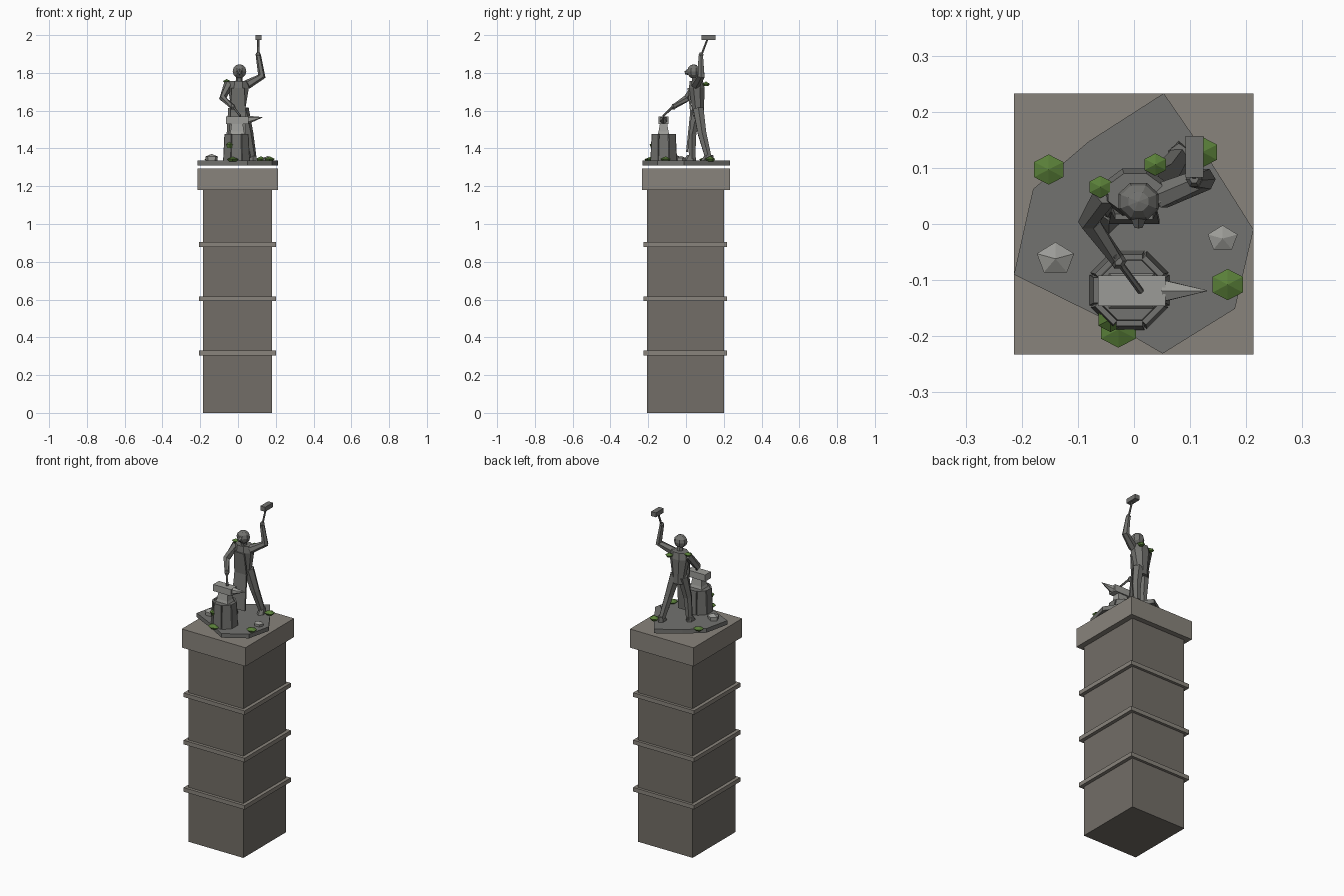
import bpy, bmesh, math
from mathutils import Vector

def mat(name, c):
    m = bpy.data.materials.new(name)
    m.diffuse_color = (*c, 1)
    return m

STONE = mat("brown_stone", (0.17, 0.155, 0.135))
TRIM = mat("pale_stone", (0.25, 0.23, 0.20))
GREY = mat("statue_grey", (0.17, 0.17, 0.16))
PALE = mat("statue_pale", (0.33, 0.33, 0.31))
MOSS = mat("moss_green", (0.10, 0.21, 0.04))

def skin(name, rings, m):
    """Bridge equal-length rings of points and cap both ends."""
    bm = bmesh.new()
    rows = [[bm.verts.new(p) for p in r] for r in rings]
    n = len(rows[0])
    for a, b in zip(rows, rows[1:]):
        for i in range(n):
            j = (i + 1) % n
            bm.faces.new((a[i], a[j], b[j], b[i]))
    bm.faces.new(rows[0][::-1])
    bm.faces.new(rows[-1])
    bmesh.ops.remove_doubles(bm, verts=bm.verts, dist=1e-5)
    bmesh.ops.recalc_face_normals(bm, faces=bm.faces)
    me = bpy.data.meshes.new(name)
    bm.to_mesh(me)
    bm.free()
    me.materials.append(m)
    ob = bpy.data.objects.new(name, me)
    bpy.context.collection.objects.link(ob)
    return ob

def loft(name, rings, n, m, turn=0.0):
    """Rings are (x, y, z, rx, ry), stacked upward."""
    ang = [turn + 2 * math.pi * i / n for i in range(n)]
    return skin(name, [[(x + rx * math.cos(a), y + ry * math.sin(a), z) for a in ang]
                       for x, y, z, rx, ry in rings], m)

def box(name, x, y, z, m):
    return skin(name, [[(x[0], y[0], h), (x[1], y[0], h), (x[1], y[1], h), (x[0], y[1], h)]
                       for h in z], m)

def limb(name, pts, radii, m, n=6):
    """Tapered tube through a list of points."""
    pts = [Vector(p) for p in pts]
    rings = []
    for i, p in enumerate(pts):
        d = (pts[min(i + 1, len(pts) - 1)] - pts[max(i - 1, 0)]).normalized()
        ref = Vector((0, 1, 0)) if abs(d.y) < 0.85 else Vector((1, 0, 0))
        u = d.cross(ref).normalized()
        v = d.cross(u)
        rings.append([p + radii[i] * (math.cos(t) * u + math.sin(t) * v)
                      for t in (2 * math.pi * k / n for k in range(n))])
    return skin(name, rings, m)

# Pillar, bands and cap
box("pillar", (-0.186, 0.181), (-0.207, 0.202), (0, 1.18), STONE)
for i, z in enumerate((0.305, 0.592, 0.879)):
    box(f"pillar_band_{i}", (-0.207, 0.202), (-0.225, 0.218), (z, z + 0.025), TRIM)
box("pillar_cap", (-0.214, 0.213), (-0.233, 0.233), (1.18, 1.293), TRIM)

# Irregular rock slab
outline = [(0.053, 0.233), (-0.081, 0.147), (-0.18, 0.062), (-0.214, -0.09), (-0.062, -0.165),
           (0.051, -0.231), (0.18, -0.151), (0.213, -0.01), (0.131, 0.12)]
skin("rock_slab", [[(x, y, z) for x, y in outline] for z in (1.31, 1.335)], GREY)

# Stump with bark planks
SX, SY = -0.008, -0.118
loft("stump", [(SX, SY, 1.333, 0.065, 0.065), (SX, SY, 1.475, 0.057, 0.057)], 8, GREY, math.pi / 8)
for i in range(8):
    a = math.pi / 4 * i
    r, t = Vector((math.cos(a), math.sin(a), 0)), Vector((-math.sin(a), math.cos(a), 0))
    c = Vector((SX, SY, 0))
    skin(f"bark_plank_{i}", [[c + r * (d + e) + t * w + Vector((0, 0, z))
                             for d, w in ((0.054, -h), (0.064, -h), (0.064, h), (0.054, h))]
                            for z, e, h in ((1.333, 0.007, 0.027), (1.476, 0, 0.023))], GREY)

# Anvil
AY = -0.119
loft("anvil_base", [(-0.004, AY, 1.473, 0.058, 0.045), (-0.004, AY, 1.49, 0.05, 0.037),
                    (-0.004, AY, 1.533, 0.042, 0.027)], 4, PALE, math.pi / 4)
box("anvil_top", (-0.064, 0.056), (-0.146, -0.092), (1.53, 1.57), PALE)
limb("anvil_horn", [(0.053, AY, 1.552), (0.13, AY, 1.565)], [0.022, 0.001], PALE)

# Legs and boots
limb("right_leg", [(-0.02, 0.06, 1.61), (-0.035, 0.033, 1.48), (-0.045, 0.032, 1.345)],
     [0.032, 0.025, 0.019], GREY)
limb("left_leg", [(0.025, 0.065, 1.61), (0.055, 0.085, 1.48), (0.08, 0.12, 1.345)],
     [0.032, 0.026, 0.019], GREY)
for side, x, y in (("right", -0.045, 0.018), ("left", 0.08, 0.112)):
    loft(f"{side}_boot", [(x, y, 1.334, 0.022, 0.036), (x, y + 0.01, 1.365, 0.018, 0.022)],
         6, GREY, math.pi / 6)

# Torso, neck and apron
loft("torso", [(0.002, 0.066, 1.57, 0.038, 0.032), (0.002, 0.063, 1.62, 0.042, 0.035),
               (0.002, 0.057, 1.72, 0.06, 0.045), (0.002, 0.055, 1.758, 0.052, 0.038)],
     8, GREY, math.pi / 8)
loft("neck", [(0.006, 0.05, 1.75, 0.019, 0.019), (0.008, 0.045, 1.79, 0.017, 0.017)], 6, GREY)
skin("apron", [[(-w, y, z), (w, y, z), (w, y + 0.01, z), (-w, y + 0.01, z)]
               for z, y, w in ((1.38, 0.0, 0.045), (1.59, 0.022, 0.04), (1.72, 0.008, 0.034))], GREY)

# Head and beard
loft("head", [(0.008, 0.04, 1.808 - 0.038 * math.cos(t), 0.039 * math.sin(t), 0.036 * math.sin(t))
              for t in (math.pi * k / 6 for k in range(7))], 8, GREY, math.pi / 8)
limb("cap_brim", [(0.008, 0.02, 1.806), (0.008, -0.006, 1.8)], [0.02, 0.008], GREY)

# Arms with hands
limb("left_arm", [(0.048, 0.05, 1.738), (0.126, 0.08, 1.782), (0.108, 0.078, 1.89)],
     [0.025, 0.021, 0.014], GREY)
limb("right_arm", [(-0.05, 0.056, 1.74), (-0.08, 0.004, 1.665), (-0.03, -0.063, 1.622)],
     [0.025, 0.02, 0.013], GREY)
for name, x, y, z in (("left_hand", 0.107, 0.08, 1.895), ("right_hand", -0.028, -0.066, 1.62)):
    loft(name, [(x, y, z - 0.014, 0.008, 0.008), (x, y, z, 0.015, 0.015),
                (x, y, z + 0.014, 0.008, 0.008)], 6, GREY)

# Hammer and tongs
limb("hammer_handle", [(0.107, 0.074, 1.875), (0.108, 0.116, 1.985)], [0.006, 0.006], GREY)
box("hammer_head", (0.092, 0.124), (0.083, 0.157), (1.973, 2.0), GREY)
limb("tongs", [(-0.036, -0.055, 1.635), (0.012, -0.12, 1.572)], [0.006, 0.006], GREY)

# Loose rocks
for i, (x, y, r, h) in enumerate(((-0.14, -0.062, 0.035, 0.036), (0.158, -0.026, 0.028, 0.025))):
    loft(f"loose_rock_{i}", [(x, y, 1.333, r * 0.9, r * 0.8), (x, y, 1.335 + h * 0.6, r, r * 0.85),
                             (x, y, 1.335 + h, 0, 0)], 5, PALE, math.pi / 2)

# Moss clumps on ground, stump and shoulders
for i, (x, y, z, r, h) in enumerate((
        (-0.152, 0.097, 1.343, 0.03, 0.011), (0.167, -0.108, 1.345, 0.031, 0.013),
        (-0.028, -0.188, 1.343, 0.036, 0.013), (0.122, 0.128, 1.345, 0.03, 0.014),
        (-0.042, -0.17, 1.42, 0.025, 0.018), (-0.06, 0.066, 1.757, 0.022, 0.011),
        (0.038, 0.106, 1.742, 0.022, 0.012))):
    loft(f"moss_{i}", [(x, y, z - h, r * 0.6, r * 0.6), (x, y, z, r, r * 0.9),
                       (x, y, z + h, 0, 0)], 6, MOSS, math.pi / 6)
